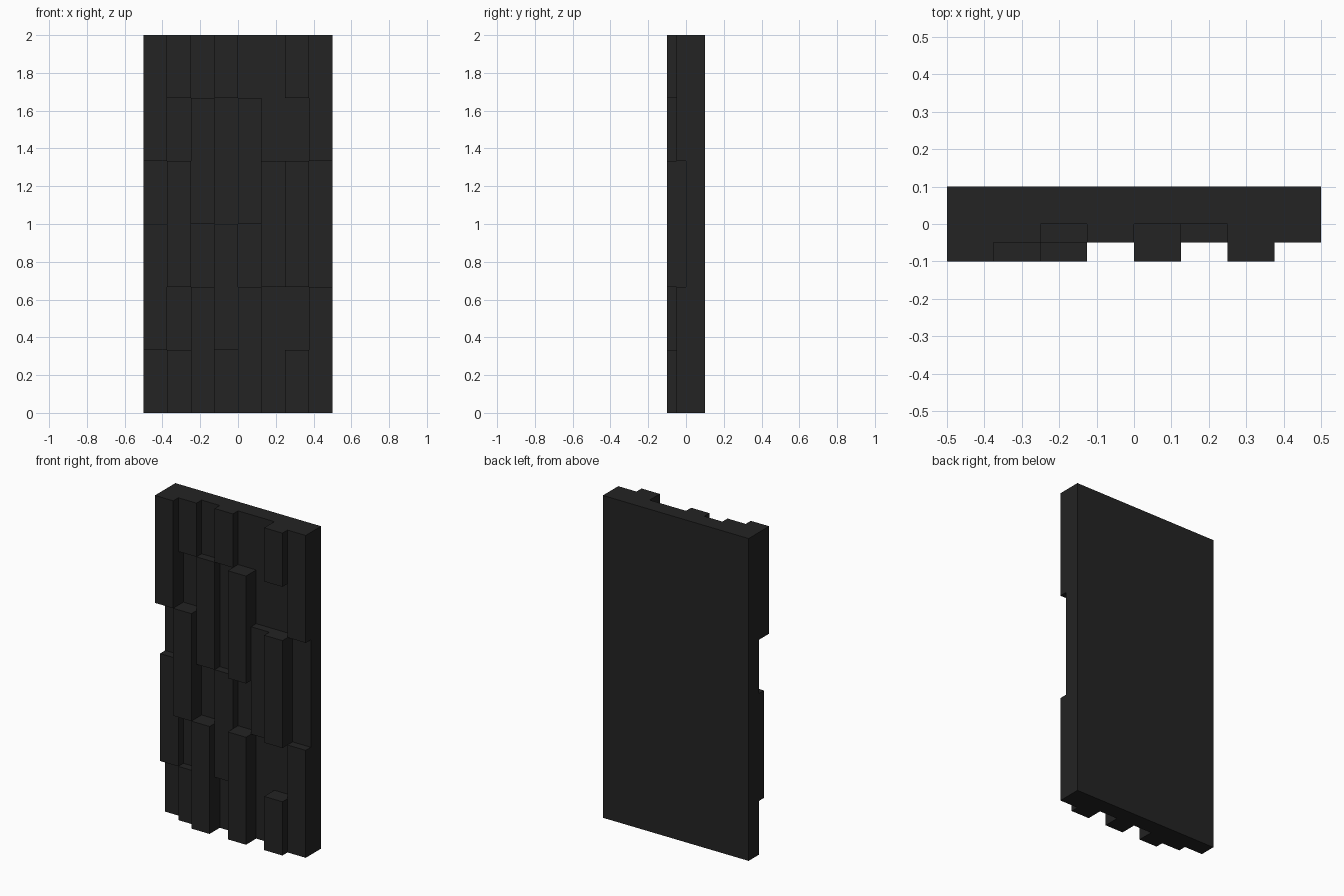
import bpy, bmesh
from mathutils import Vector

if "Cube" in bpy.data.objects:
    bpy.data.objects.remove(bpy.data.objects["Cube"])

COL_W, ROW_H = 1 / 8, 1 / 3
BACK, BASE, STEP = 0.1, 0.0, 0.05

# Relief of each column, bottom row to top row: 0 = slab, 1 = low block, 2 = high block
COLUMNS = ["011022", "102201", "220110", "011001", "220220", "001100", "202202", "110011"]


def front(c, r):
    """Front y of a cell; outside the panel it falls back to the rear plane."""
    if 0 <= c < 8 and 0 <= r < 6:
        return BASE - STEP * int(COLUMNS[c][r])
    return BACK


bm = bmesh.new()


def quad(pts, normal):
    f = bm.faces.new([bm.verts.new(p) for p in pts])
    f.normal_update()
    if f.normal.dot(Vector(normal)) < 0:
        f.normal_flip()


for c in range(8):
    for r in range(6):
        x0, z0 = -0.5 + c * COL_W, r * ROW_H
        x1, z1, y = x0 + COL_W, z0 + ROW_H, front(c, r)
        # front and rear faces
        for fy, n in ((y, -1), (BACK, 1)):
            quad([(x0, fy, z0), (x1, fy, z0), (x1, fy, z1), (x0, fy, z1)], (0, n, 0))
        # walls wherever the neighbour lies further back
        for d in (-1, 1):
            n = front(c + d, r)
            if n > y + 1e-6:
                x = x1 if d > 0 else x0
                quad([(x, y, z0), (x, n, z0), (x, n, z1), (x, y, z1)], (d, 0, 0))
            n = front(c, r + d)
            if n > y + 1e-6:
                z = z1 if d > 0 else z0
                quad([(x0, y, z), (x1, y, z), (x1, n, z), (x0, n, z)], (0, 0, d))

# weld and merge coplanar faces into clean blocks
bmesh.ops.remove_doubles(bm, verts=bm.verts[:], dist=1e-4)
bmesh.ops.dissolve_limit(bm, angle_limit=0.01, verts=bm.verts[:], edges=bm.edges[:])

mesh = bpy.data.meshes.new("relief_wall_panel")
bm.to_mesh(mesh)
bm.free()

mat = bpy.data.materials.new("charcoal")
mat.diffuse_color = (0.017, 0.017, 0.017, 1)
mat.use_nodes = True
mat.node_tree.nodes["Principled BSDF"].inputs["Base Color"].default_value = mat.diffuse_color
mesh.materials.append(mat)
bpy.context.collection.objects.link(bpy.data.objects.new("relief_wall_panel", mesh))
